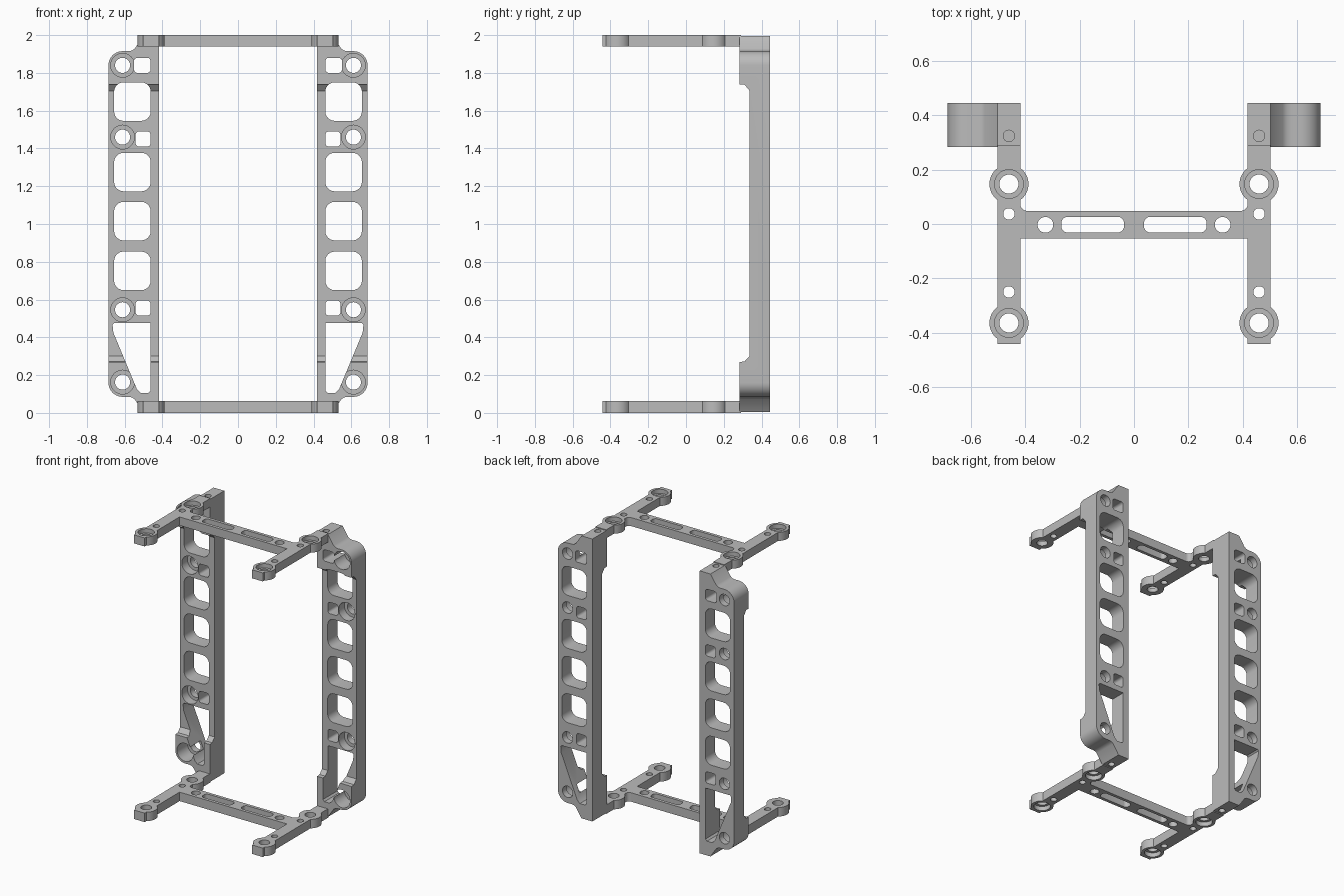
import bpy, bmesh
from math import radians, cos, sin

cube = bpy.data.objects.get("Cube")
if cube:
    bpy.data.objects.remove(cube, do_unlink=True)

GREY = (0.5, 0.5, 0.5, 1)
grey = bpy.data.materials.new("plain grey")
grey.use_nodes = True
grey.diffuse_color = GREY
grey.node_tree.nodes["Principled BSDF"].inputs["Base Color"].default_value = GREY


def arc(cx, cy, r, start, end, steps=10):
    angles = [radians(start + (end - start) * i / steps) for i in range(steps + 1)]
    return [(cx + r * cos(a), cy + r * sin(a)) for a in angles]


def circle(cx, cy, r, steps=32):
    return arc(cx, cy, r, 0, 360, steps)[:-1]


def rounded(x0, x1, y0, y1, r):
    return (arc(x1 - r, y1 - r, r, 0, 90, 6) + arc(x0 + r, y1 - r, r, 90, 180, 6)
            + arc(x0 + r, y0 + r, r, 180, 270, 6) + arc(x1 - r, y0 + r, r, 270, 360, 6))


def prisms(name, shapes):
    """One mesh of extruded profiles; each shape is (profile, low, high, axis)."""
    place = {"x": lambda a, b, d: (d, a, b),
             "y": lambda a, b, d: (a, d, b),
             "z": lambda a, b, d: (a, b, d)}
    bm = bmesh.new()
    for profile, low, high, axis in shapes:
        rings = [[bm.verts.new(place[axis](a, b, d)) for a, b in profile] for d in (low, high)]
        bm.faces.new(rings[0])
        bm.faces.new(rings[1])
        n = len(profile)
        for i in range(n):
            j = (i + 1) % n
            bm.faces.new((rings[0][i], rings[0][j], rings[1][j], rings[1][i]))
    bmesh.ops.recalc_face_normals(bm, faces=bm.faces)
    mesh = bpy.data.meshes.new(name)
    bm.to_mesh(mesh)
    bm.free()
    mesh.materials.append(grey)
    obj = bpy.data.objects.new(name, mesh)
    bpy.context.collection.objects.link(obj)
    return obj


def cut(obj, *cutters):
    for cutter in cutters:
        cutter.hide_render = True
        mod = obj.modifiers.new("cut", "BOOLEAN")
        mod.operation = "DIFFERENCE"
        mod.solver = "EXACT"
        mod.object = cutter
    bpy.context.view_layer.update()
    result = obj.evaluated_get(bpy.context.evaluated_depsgraph_get())
    mesh = bpy.data.meshes.new_from_object(result)
    obj.modifiers.clear()
    obj.data = mesh
    for cutter in cutters:
        bpy.data.objects.remove(cutter, do_unlink=True)


def finish(obj):
    bpy.ops.object.select_all(action="DESELECT")
    obj.select_set(True)
    bpy.context.view_layer.objects.active = obj
    bpy.ops.object.shade_smooth_by_angle(angle=radians(30))


# End frames: crossbar with two arms, each arm carrying two round bosses
ARM, INNER, OUTER = 0.46, 0.418, 0.502
BOSS_Y = (-0.364, 0.147)


def boss_side(y, middle):
    return arc(ARM, y, 0.072, middle - 54.3, middle + 54.3, 14)


half = ([(INNER, -0.053)] + boss_side(BOSS_Y[0], 180)
        + [(INNER, -0.441), (OUTER, -0.441)]
        + boss_side(BOSS_Y[0], 0) + boss_side(BOSS_Y[1], 0)
        + [(OUTER, 0.29), (INNER, 0.29)] + boss_side(BOSS_Y[1], 180)
        + arc(INNER - 0.025, 0.073, 0.025, 0, -90, 5))
frame_outline = half + [(-x, y) for x, y in reversed(half)]


def end_frame(name, low, high, bore_low, bore_high):
    frame = prisms(name, [(frame_outline, low, high, "z")])
    holes, bores = [], []
    for side in (-1, 1):
        profiles = [circle(side * ARM, y, 0.035) for y in BOSS_Y]
        profiles += [circle(side * ARM, y, 0.021) for y in (-0.25, 0.037)]
        profiles.append(circle(side * 0.326, -0.003, 0.029))
        slot = sorted((side * 0.037, side * 0.267))
        profiles.append(rounded(slot[0], slot[1], -0.031, 0.026, 0.022))
        holes += [(p, low - 0.1, high + 0.1, "z") for p in profiles]
        bores += [(circle(side * ARM, y, 0.053), bore_low, bore_high, "z") for y in BOSS_Y]
    cut(frame, prisms("frame_holes", holes), prisms("frame_counterbores", bores))
    finish(frame)


end_frame("bottom_frame", 0, 0.063, -0.1, 0.03)
end_frame("top_frame", 1.94, 2, 1.97, 2.1)

# Side rails: ladder-like posts, thick at both ends
FRONT, BACK = 0.283, 0.445
upper = (arc(0.611, 1.84, 0.075, 0, 90)
         + [(0.58, 1.915), (0.562, 1.918), (0.547, 1.928), (OUTER, 1.994), (INNER, 1.994)])
rail_outline = upper + [(x, 2 - z) for x, z in reversed(upper)]
rail = prisms("side_rails", [(rail_outline, FRONT, BACK, "y")])

# Thinner middle of the rail
recess = [(0.2, 1.74), (0.31, 1.738), (0.337, 1.705), (0.337, 0.302), (0.31, 0.272), (0.2, 0.262)]

# Windows and screw holes
screws = (1.84, 1.46, 0.546, 0.163)
windows = [rounded(0.462, 0.656, z - 0.102, z + 0.102, 0.05) for z in (1.648, 1.275, 1.015, 0.752)]
windows += [rounded(0.463, right, z - 0.04, z + 0.04, 0.018)
            for z, right in ((1.84, 0.55), (1.45, 0.542), (0.555, 0.542))]
windows += [circle(0.611, z, 0.04) for z in screws]
windows.append([(0.463, 0.477), (0.655, 0.477), (0.664, 0.468), (0.66, 0.425),
                (0.535, 0.125), (0.515, 0.106), (0.475, 0.106), (0.463, 0.118)])
through = [(w, 0.1, 0.6, "y") for w in windows]
bores = [(circle(0.611, z, 0.063), 0.1, 0.4, "y") for z in screws]
pins = [(circle(ARM, 0.324, 0.021), low, high, "z") for low, high in ((1.91, 2.1), (-0.1, 0.085))]
cut(rail,
    prisms("rail_recess", [(recess, 0.2, 0.9, "x")]),
    prisms("rail_windows", through),
    prisms("rail_counterbores", bores),
    prisms("rail_pin_holes", pins))
finish(rail)
mirror = rail.modifiers.new("mirror", "MIRROR")
mirror.use_axis = (True, False, False)
